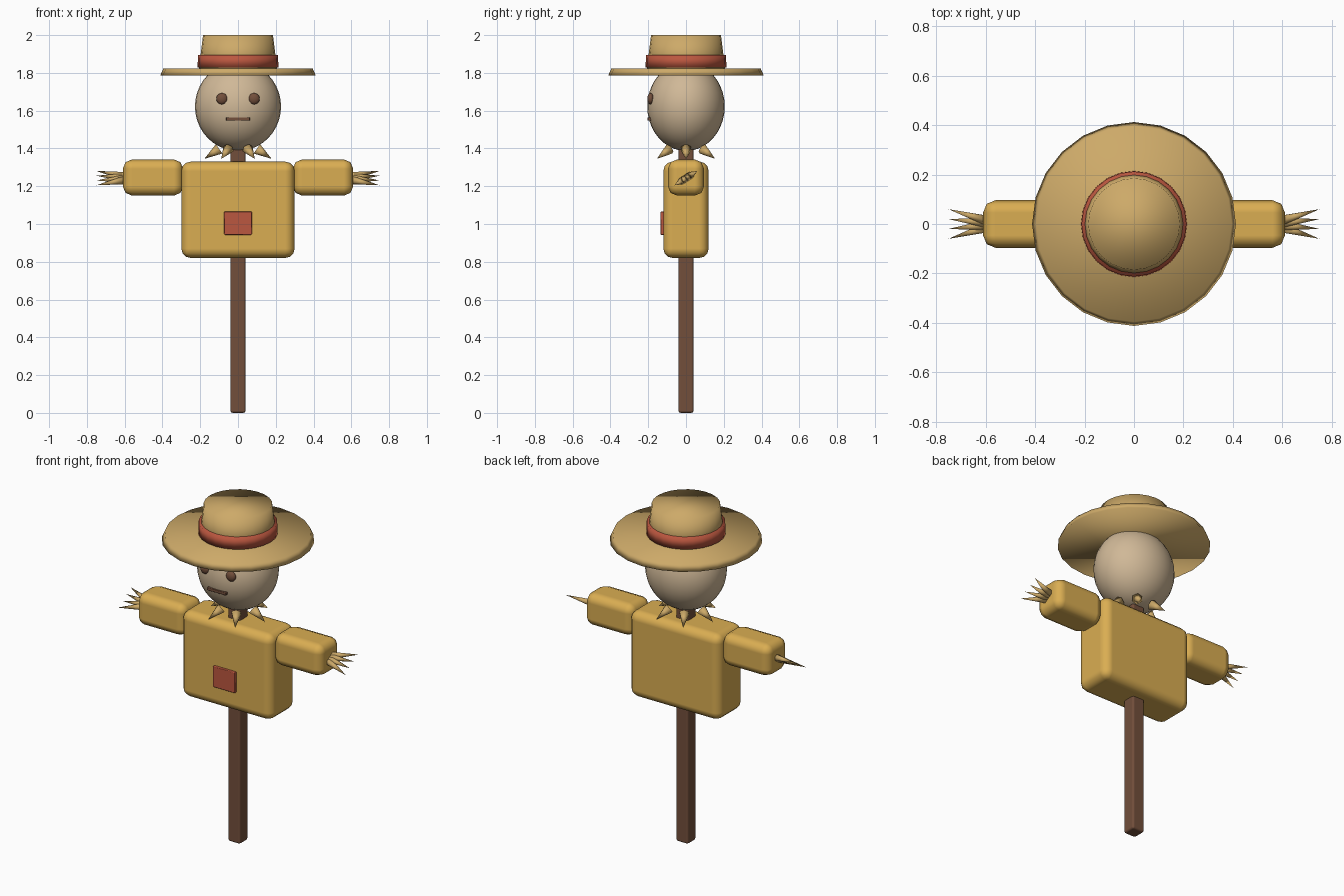
import bpy, math
from mathutils import Vector

if "Cube" in bpy.data.objects:
    bpy.data.objects.remove(bpy.data.objects["Cube"])


def material(name, rgb):
    m = bpy.data.materials.new(name)
    m.diffuse_color = (*rgb, 1)
    m.use_nodes = True
    m.node_tree.nodes["Principled BSDF"].inputs["Base Color"].default_value = m.diffuse_color
    return m


WOOD = material("brown_wood", (0.17, 0.078, 0.044))
SHIRT = material("mustard_cloth", (0.70, 0.42, 0.085))
SACK = material("burlap", (0.63, 0.48, 0.31))
HAT = material("straw", (0.61, 0.40, 0.14))
RED = material("red_cloth", (0.50, 0.095, 0.05))


def finish(name, mat, smooth=True):
    ob = bpy.context.object
    ob.name = name
    ob.data.materials.append(mat)
    if smooth:
        bpy.ops.object.shade_smooth()
    return ob


def box(name, mat, lo, hi, bevel, segments=2):
    lo, hi = Vector(lo), Vector(hi)
    bpy.ops.mesh.primitive_cube_add(size=1, location=(lo + hi) / 2)
    bpy.context.object.scale = hi - lo
    bpy.ops.object.transform_apply(location=False, rotation=False)
    ob = finish(name, mat)
    mod = ob.modifiers.new("bevel", 'BEVEL')
    mod.width, mod.segments = bevel, segments
    mod.harden_normals = True
    return ob


def ball(name, mat, loc, radii, seg=32, rings=20):
    bpy.ops.mesh.primitive_uv_sphere_add(segments=seg, ring_count=rings, radius=1, location=loc)
    bpy.context.object.scale = radii
    bpy.ops.object.transform_apply(location=False, rotation=False)
    return finish(name, mat)


def disc(name, mat, r1, r2, z1, z2, sides=24):
    bpy.ops.mesh.primitive_cone_add(vertices=sides, radius1=r1, radius2=r2, depth=z2 - z1,
                                    location=(0, 0, (z1 + z2) / 2))
    return finish(name, mat)


def spike(name, base, tip, radius):
    base, tip = Vector(base), Vector(tip)
    d = tip - base
    bpy.ops.mesh.primitive_cone_add(vertices=6, radius1=radius, radius2=0, depth=d.length,
                                    location=(base + tip) / 2,
                                    rotation=d.to_track_quat('Z', 'Y').to_euler())
    return finish(name, HAT)


# post, body and patch
box("post", WOOD, (-0.04, -0.04, 0), (0.04, 0.04, 1.45), 0.012)
box("torso", SHIRT, (-0.30, -0.12, 0.82), (0.30, 0.12, 1.33), 0.05, 3)
box("patch", RED, (-0.074, -0.135, 0.943), (0.074, -0.105, 1.067), 0.004, 1)

# arms with a slanted fan of straw fingers
for s, side in ((-1, "left"), (1, "right")):
    xs = sorted((s * 0.29, s * 0.61))
    box(side + "_arm", SHIRT, (xs[0], -0.096, 1.15), (xs[1], 0.096, 1.342), 0.05, 2)
    for i in range(4):
        t = (i - 1.5) / 1.5
        spike(f"{side}_straw_finger_{i}", (s * 0.59, t * 0.012, 1.243 + t * 0.008),
              (s * 0.75, t * 0.06, 1.243 + t * 0.038), 0.024)

# head and face
ball("head", SACK, (0, 0, 1.622), (0.228, 0.205, 0.235))
for s, side in ((-1, "left"), (1, "right")):
    ball(side + "_eye", WOOD, (s * 0.085, -0.187, 1.663), (0.03, 0.018, 0.03), 16, 10)
box("mouth", WOOD, (-0.063, -0.204, 1.547), (0.063, -0.175, 1.565), 0.003, 1)

# straw collar
for i in range(6):
    a = i * math.pi / 3
    c, n = math.cos(a), math.sin(a)
    spike(f"collar_straw_{i}", (0.1 * c, 0.1 * n, 1.398), (0.178 * c, 0.178 * n, 1.345), 0.03)

# hat
disc("hat_brim", HAT, 0.412, 0.395, 1.786, 1.824)
disc("hat_crown", HAT, 0.21, 0.185, 1.80, 2.0)
disc("hat_band", RED, 0.214, 0.212, 1.828, 1.895)
